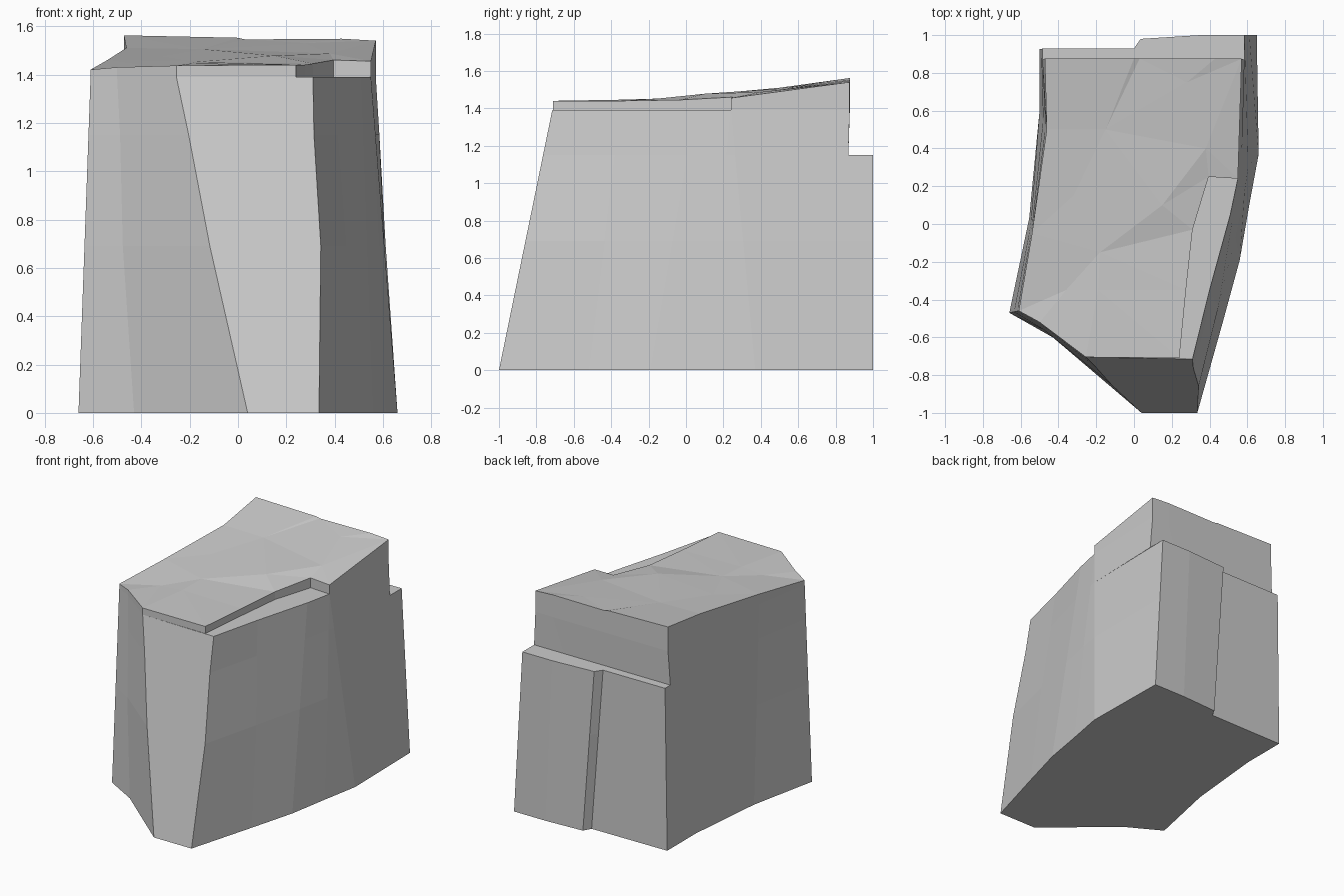
import bpy, bmesh
from mathutils import Vector
from mathutils.geometry import delaunay_2d_cdt

if "Cube" in bpy.data.objects:
    bpy.data.objects.remove(bpy.data.objects["Cube"])

# Footprint on the ground, counter-clockwise from the front left corner
base = [(-.66, -.47), (-.43, -.6), (.04, -1), (.335, -1), (.47, -.52), (.56, -.19),
        (.61, .1), (.66, .37), (.65, 1), (.4, 1), (.12, .985), (.09, .93),
        (-.5, .925), (-.5, .6), (-.555, .03)]
# Outer rim just under the top (back points already set in above the rear shelf)
rim = [(-.61, -.46), (-.5, -.52), (-.255, -.705), (.31, -.715), (.40, -.35), (.51, .05),
       (.55, .24), (.55, .24), (.57, .875), (.43, .876), (.03, .876), (0, .876),
       (-.472, .876), (-.462, .5), (-.54, -.05)]
# Outer edge of the rear shelf, inner edge of the right ledge
shelf = {8: (.585, 1), 9: (.35, 1), 10: (.035, .98), 11: (0, .93), 12: (-.485, .928)}
ledge = {3: (.24, -.71), 4: (.275, -.35), 5: (.31, -.03), 6: (.395, .25)}
top_z = [1.42, 1.43, 1.437, 1.44, 1.44, 1.445, 1.46, 1.455, 1.54, 1.548, 1.545,
         1.552, 1.562, 1.51, 1.46]
# Gentle dips and humps inside the top surface
humps = [(-.15, .5, 1.505), (.28, .75, 1.53), (-.18, -.15, 1.452), (-.19, -.35, 1.446),
         (.15, .1, 1.478), (-.36, -.35, 1.432), (-.32, .15, 1.475), (.38, .4, 1.487)]
RIM_Z, SHELF_Z = 1.39, 1.15
n = len(base)


def blend(a, b, t):
    return Vector(a).lerp(Vector(b), t)


def at(points, z):
    return [Vector((p[0], p[1], z)) for p in points]


# Stack of outlines from the ground to the top
out = [shelf.get(i, blend(base[i], rim[i], SHELF_Z / RIM_Z)) for i in range(n)]
wall = [(out[i][0], .868) if i in shelf else out[i] for i in range(n)]
mid = [blend(base[i], out[i], .6) for i in range(n)]
for i, dx in {1: -.012, 2: -.01, 3: .02, 4: .012, 6: .005}.items():
    mid[i].x += dx
inner = [ledge.get(i, rim[i]) for i in range(n)]
crown = [Vector((*inner[i], top_z[i])) for i in range(n)]
rings = [at(base, 0), at(mid, .69), at(out, SHELF_Z), at(wall, SHELF_Z),
         at(rim, RIM_Z), at(inner, RIM_Z), crown]

# Rock sides and underside
bm = bmesh.new()
loops = [[bm.verts.new(p) for p in ring] for ring in rings]
for low, high in zip(loops, loops[1:]):
    for i in range(n):
        j = (i + 1) % n
        bm.faces.new((low[i], low[j], high[j], high[i]))
bm.faces.new(loops[0][::-1])

# Faceted top surface
top = loops[-1] + [bm.verts.new(p) for p in humps]
flat = [v.co.xy for v in top]
res = delaunay_2d_cdt(flat, [], [list(range(n))], 1, 1e-5)
for tri in res[2]:
    bm.faces.new([top[res[3][k][0]] for k in tri])

bmesh.ops.remove_doubles(bm, verts=bm.verts[:], dist=1e-4)
bmesh.ops.recalc_face_normals(bm, faces=bm.faces[:])
mesh = bpy.data.meshes.new("rock_block")
bm.to_mesh(mesh)
bm.free()
bpy.context.collection.objects.link(bpy.data.objects.new("rock_block", mesh))
